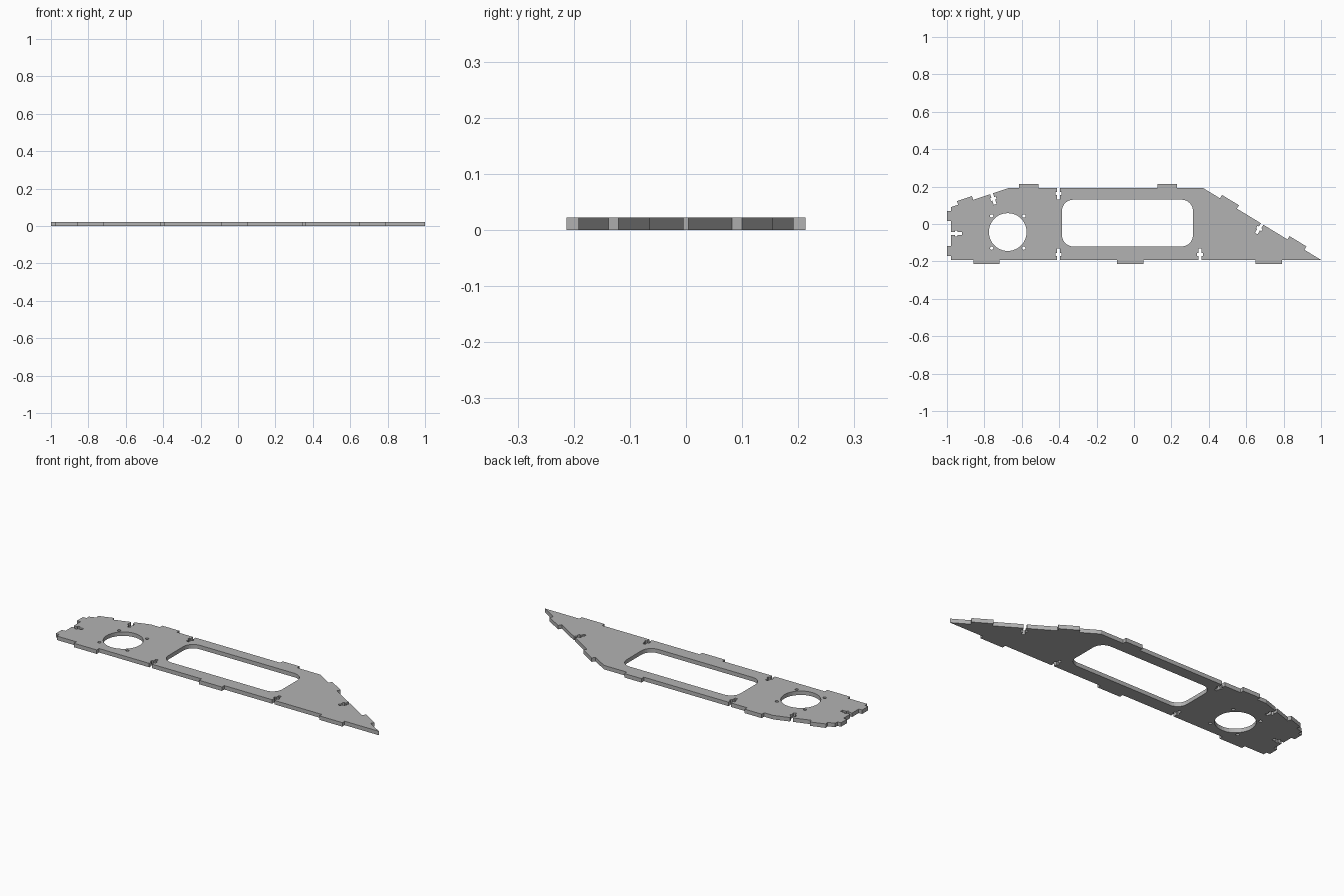
import bpy, bmesh
from math import sin, cos, pi
from mathutils import Vector

cube = bpy.data.objects.get("Cube")
if cube:
    bpy.data.objects.remove(cube, do_unlink=True)

THICK = 0.022
TAB = 0.021

# Feature profiles as (distance along edge, outward offset) steps
def tab(center, length):
    h = length / 2
    return [(center - h, 0), (center - h, TAB), (center + h, TAB), (center + h, 0)]

def slot(center):
    half = [(0.008, 0), (0.008, -0.021), (0.016, -0.021), (0.016, -0.036), (0.008, -0.036), (0.008, -0.06)]
    return [(center - s, d) for s, d in half] + [(center + s, d) for s, d in reversed(half)]

def edge(a, b, features):
    """Points from corner a towards b, with tabs and slots along the way."""
    a, b = Vector(a), Vector(b)
    along = (b - a).normalized()
    out = Vector((along.y, -along.x))
    return [a] + [a + along * s + out * d for f in features for s, d in f]

def arc(cx, cy, r, start, end, n):
    return [(cx + r * cos(start + (end - start) * i / n),
             cy + r * sin(start + (end - start) * i / n)) for i in range(n + 1)]

def circle(cx, cy, r, n):
    return arc(cx, cy, r, 0, 2 * pi, n)[:-1]

def rounded_rect(x0, x1, y0, y1, r):
    pts = []
    for k, (x, y) in enumerate([(x1 - r, y1 - r), (x0 + r, y1 - r), (x0 + r, y0 + r), (x1 - r, y0 + r)]):
        pts += arc(x, y, r, k * pi / 2, (k + 1) * pi / 2, 8)
    return pts

# Outer outline, counter-clockwise from the rear bottom corner
corners = [(-0.979, -0.192), (1, -0.192), (0.37, 0.192), (-0.67, 0.192), (-0.979, 0.09)]
features = [
    [tab(0.19, 0.14), slot(0.576), tab(0.959, 0.14), slot(1.331), tab(1.699, 0.14)],
    [tab(0.157, 0.106), slot(0.369), tab(0.58, 0.106)],
    [tab(0.193, 0.105), slot(0.773), tab(0.932, 0.105)],
    [slot(0.096), tab(0.242, 0.085)],
    [tab(0.048, 0.053), slot(0.141), tab(0.234, 0.053)],
]
outline = []
for i, f in enumerate(features):
    outline += edge(corners[i], corners[(i + 1) % len(corners)], f)

# Openings: window, round hole and its four screw holes
HX, HY = -0.675, -0.043
loops = [outline, rounded_rect(-0.385, 0.315, -0.12, 0.13, 0.06), circle(HX, HY, 0.101, 48)]
loops += [circle(HX + sx * 0.086, HY + sy * 0.086, 0.009, 16) for sx in (-1, 1) for sy in (-1, 1)]

# Filled, extruded profile turned into a solid plate
curve = bpy.data.curves.new("side_plate", "CURVE")
curve.dimensions = "2D"
curve.fill_mode = "BOTH"
curve.extrude = THICK / 2
for loop in loops:
    spline = curve.splines.new("POLY")
    spline.points.add(len(loop) - 1)
    for p, co in zip(spline.points, loop):
        p.co = (co[0], co[1], 0, 1)
    spline.use_cyclic_u = True
plate = bpy.data.objects.new("side_plate", curve)
bpy.context.collection.objects.link(plate)
bpy.ops.object.select_all(action="DESELECT")
plate.select_set(True)
bpy.context.view_layer.objects.active = plate
bpy.ops.object.convert(target="MESH")
plate = bpy.context.view_layer.objects.active

bm = bmesh.new()
bm.from_mesh(plate.data)
bmesh.ops.remove_doubles(bm, verts=bm.verts, dist=0.0001)
bmesh.ops.recalc_face_normals(bm, faces=bm.faces)
bmesh.ops.translate(bm, verts=bm.verts, vec=(0, 0, THICK / 2))
for f in bm.faces:
    f.smooth = False
bm.to_mesh(plate.data)
bm.free()

# Plain grey material
grey = bpy.data.materials.new("plain_grey")
grey.use_nodes = True
color = (0.45, 0.45, 0.45, 1)
grey.diffuse_color = color
grey.node_tree.nodes["Principled BSDF"].inputs["Base Color"].default_value = color
plate.data.materials.clear()
plate.data.materials.append(grey)
